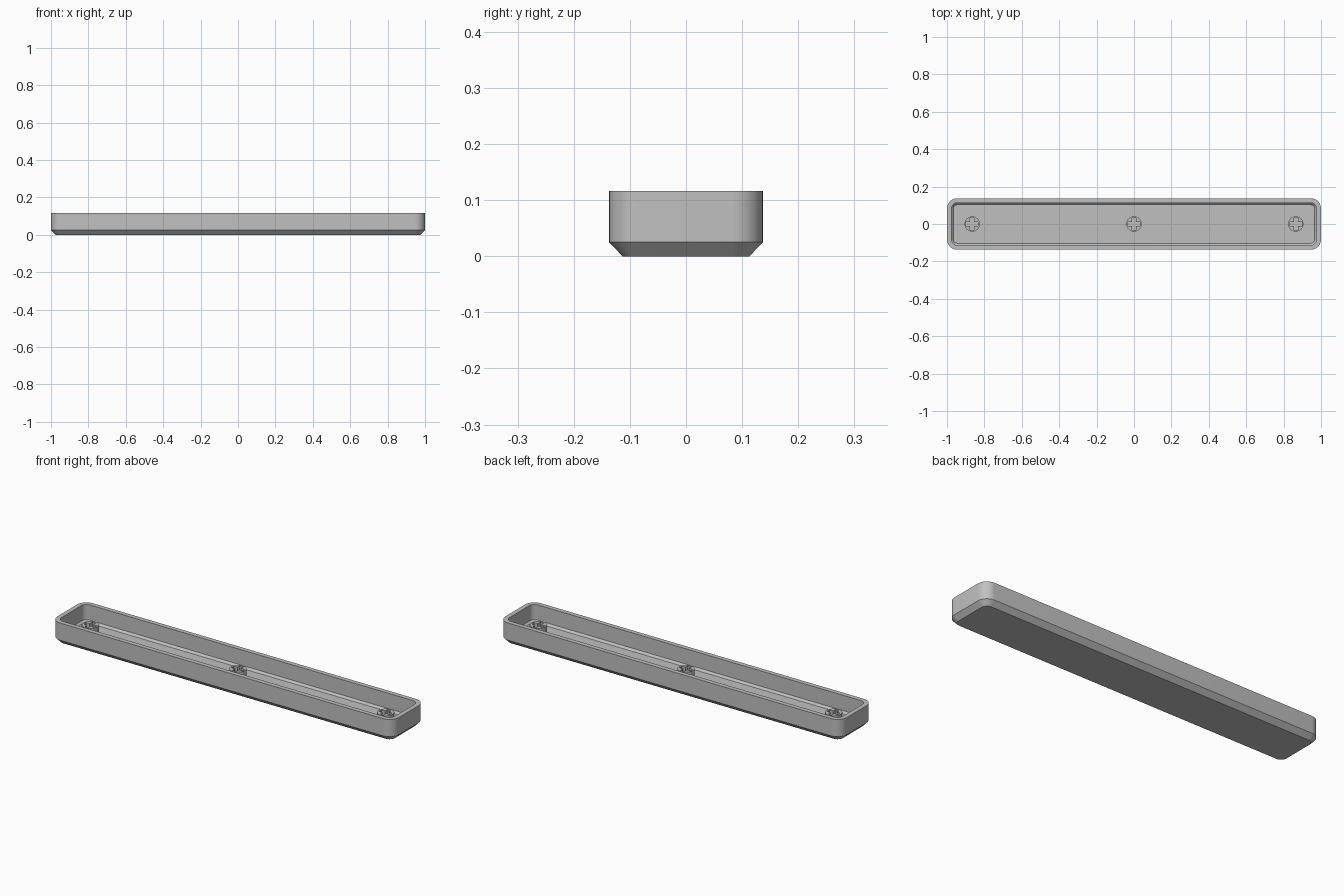
import bpy
import bmesh
import math

cube = bpy.data.objects.get("Cube")
if cube:
    bpy.data.objects.remove(cube, do_unlink=True)

grey = bpy.data.materials.new("grey plastic")
grey.use_nodes = True
colour = (0.53, 0.53, 0.53, 1)
grey.diffuse_color = colour
grey.node_tree.nodes["Principled BSDF"].inputs["Base Color"].default_value = colour

HALF_X, HALF_Y, RADIUS, HEIGHT = 1.0, 0.137, 0.055, 0.116
WALL, FLOOR, CHAMFER = 0.024, 0.024, 0.025


def rounded_ring(bm, inset, z, steps=10):
    """Rounded rectangle, concentric with the outer wall."""
    cx, cy, r = HALF_X - RADIUS, HALF_Y - RADIUS, RADIUS - inset
    ring = []
    for i, (sx, sy) in enumerate(((1, 1), (-1, 1), (-1, -1), (1, -1))):
        for k in range(steps + 1):
            a = math.pi / 2 * (i + k / steps)
            ring.append(bm.verts.new((sx * cx + r * math.cos(a), sy * cy + r * math.sin(a), z)))
    return ring


def finish(bm, name):
    bmesh.ops.recalc_face_normals(bm, faces=bm.faces)
    mesh = bpy.data.meshes.new(name)
    bm.to_mesh(mesh)
    bm.free()
    obj = bpy.data.objects.new(name, mesh)
    bpy.context.collection.objects.link(obj)
    mesh.materials.append(grey)
    return obj


def select_only(obj):
    bpy.ops.object.select_all(action="DESELECT")
    obj.select_set(True)
    bpy.context.view_layer.objects.active = obj


def smooth(obj):
    select_only(obj)
    bpy.ops.object.shade_smooth_by_angle(angle=math.radians(30))


# Hollow tray: chamfered outside, rim, then chamfered inside
profile = [
    (WALL, 0),
    (0, CHAMFER),
    (0, HEIGHT),
    (WALL, HEIGHT),
    (WALL, FLOOR + 0.011),
    (WALL + 0.010, FLOOR),
]
bm = bmesh.new()
rings = [rounded_ring(bm, inset, z) for inset, z in profile]
for low, high in zip(rings, rings[1:]):
    for i in range(len(low)):
        j = (i + 1) % len(low)
        bm.faces.new((low[i], low[j], high[j], high[i]))
bm.faces.new(rings[0])
bm.faces.new(rings[-1])
smooth(finish(bm, "tray_shell"))


# Cross-shaped socket cutter
def cross_cutter(x):
    long, short = 0.032, 0.0105
    corners = [(long, short), (short, short), (short, long)]
    outline = []
    for q in range(4):
        for px, py in corners:
            for _ in range(q):
                px, py = -py, px
            outline.append((x + px, py))
    bm = bmesh.new()
    base = bm.faces.new([bm.verts.new((px, py, FLOOR)) for px, py in outline])
    out = bmesh.ops.extrude_face_region(bm, geom=[base])
    moved = [v for v in out["geom"] if isinstance(v, bmesh.types.BMVert)]
    bmesh.ops.translate(bm, verts=moved, vec=(0, 0, HEIGHT))
    cutter = finish(bm, "socket_cutter")
    cutter.hide_render = True
    return cutter


# Round stems with cross sockets
STEM_TOP, STEM_BOTTOM = 0.076, FLOOR - 0.004
for side, x in (("right", -0.865), ("middle", 0), ("left", 0.865)):
    bpy.ops.mesh.primitive_cylinder_add(
        vertices=48, radius=0.041, depth=STEM_TOP - STEM_BOTTOM,
        location=(x, 0, (STEM_TOP + STEM_BOTTOM) / 2))
    stem = bpy.context.object
    stem.name = side + "_stem"
    stem.data.materials.append(grey)
    cutter = cross_cutter(x)
    cut = stem.modifiers.new("socket", "BOOLEAN")
    cut.operation = "DIFFERENCE"
    cut.solver = "EXACT"
    cut.object = cutter
    select_only(stem)
    bpy.ops.object.modifier_apply(modifier=cut.name)
    bpy.data.objects.remove(cutter, do_unlink=True)
    smooth(stem)
